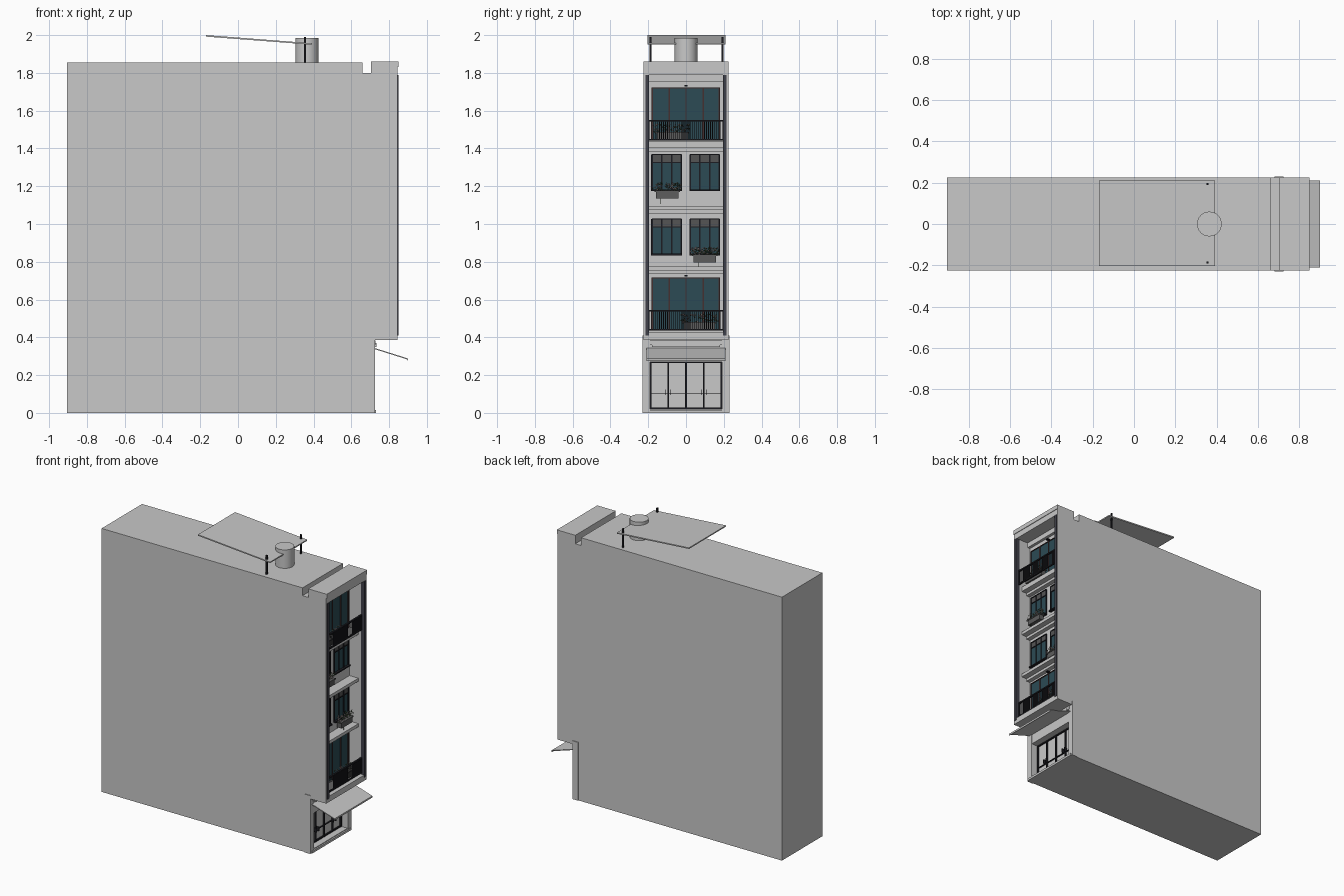
import bpy, bmesh, math, random
from mathutils import Matrix, Vector

random.seed(4)
if "Cube" in bpy.data.objects:
    bpy.data.objects.remove(bpy.data.objects["Cube"])


def material(name, r, g, b):
    m = bpy.data.materials.new(name)
    m.use_nodes = True
    m.diffuse_color = (r, g, b, 1)
    m.node_tree.nodes["Principled BSDF"].inputs["Base Color"].default_value = (r, g, b, 1)
    return m


WALL = material("pale grey wall", .58, .58, .58)
GLASS = material("teal glass", .025, .07, .09)
FRAME = material("dark metal", .012, .012, .016)
BROWN = material("brown mullion", .06, .03, .03)
TRANSOM = material("grey transom", .09, .09, .09)
PLANTER = material("planter grey", .11, .11, .11)
PETAL = material("pale petals", .6, .5, .5)
LEAF = material("leaf green", .06, .1, .05)
STRIP = material("slate strip", .05, .05, .065)


def finish(name, bm, mat):
    bmesh.ops.recalc_face_normals(bm, faces=bm.faces)
    mesh = bpy.data.meshes.new(name)
    bm.to_mesh(mesh)
    bm.free()
    mesh.materials.append(mat)
    ob = bpy.data.objects.new(name, mesh)
    bpy.context.collection.objects.link(ob)
    return ob


def boxes(name, mat, *spans):
    """One object from boxes given as (x0, x1, y0, y1, z0, z1)."""
    bm = bmesh.new()
    for x0, x1, y0, y1, z0, z1 in spans:
        mid = Vector((x0 + x1, y0 + y1, z0 + z1)) / 2
        size = (x1 - x0, y1 - y0, z1 - z0, 1)
        bmesh.ops.create_cube(bm, size=1, matrix=Matrix.Translation(mid) @ Matrix.Diagonal(size))
    return finish(name, bm, mat)


def extrude_xz(name, mat, profile, y0, y1):
    """Extrude a side profile across the width."""
    bm = bmesh.new()
    face = bm.faces.new([bm.verts.new((x, y0, z)) for x, z in profile])
    moved = bmesh.ops.extrude_face_region(bm, geom=[face])["geom"]
    verts = [v for v in moved if isinstance(v, bmesh.types.BMVert)]
    bmesh.ops.translate(bm, verts=verts, vec=(0, y1 - y0, 0))
    return finish(name, bm, mat)


def carve(target, cutter):
    mod = target.modifiers.new("recess", "BOOLEAN")
    mod.operation, mod.solver, mod.object = "DIFFERENCE", "EXACT", cutter
    bpy.context.view_layer.objects.active = target
    bpy.ops.object.modifier_apply(modifier=mod.name)
    bpy.data.objects.remove(cutter)


# Building body with roof slot, facade recess and entrance recess
HALF = .225
BACK = .73
body = extrude_xz("building_body", WALL, [
    (-.905, 0), (.72, 0), (.72, .385), (.845, .385), (.845, 1.86), (.705, 1.86),
    (.705, 1.8), (.66, 1.8), (.66, 1.855), (-.905, 1.855)], -HALF, HALF)
carve(body, boxes("facade_cutter", WALL, (BACK, 1, -.197, .197, .425, 1.79)))
carve(body, boxes("entrance_cutter", WALL, (.66, 1, -.19, .19, .02, .27)))

# Trim on the facade
boxes("floor_ledges", WALL, *[
    (BACK - .01, x, -.197, .197, z, z + h)
    for base in (.735, 1.055, 1.385)
    for x, z, h in ((.76, base, .018), (.80, base + .018, .022))])
boxes("cornice", WALL, (BACK - .01, .75, -.197, .197, 1.755, 1.795),
      (.83, .849, -HALF, HALF, 1.83, 1.86))
boxes("entrance_pilasters", WALL, *[
    (.68, .724, min(s * .19, s * .23), max(s * .19, s * .23), 0, .41) for s in (-1, 1)])
boxes("entrance_lintel", WALL, (.70, .728, -.20, .20, .36, .384), (.70, .732, -.18, .18, .35, .37))
boxes("entrance_step", WALL, (.70, .73, -.22, .22, 0, .015))
boxes("edge_strips", STRIP, *[
    (.82, .849, s * .206 - .0095, s * .206 + .0095, .41, 1.79) for s in (-1, 1)])

# Awning over the entrance
extrude_xz("awning", WALL, [(.715, .346), (.90, .288), (.90, .282), (.898, .275),
                            (.896, .283), (.715, .34)], -.21, .21)


def balcony_door(name, z0, z1):
    boxes(name + "_glass", GLASS, (BACK - .01, BACK + .004, -.18, .178, z0, z1))
    boxes(name + "_mullions", BROWN, *[
        (BACK, BACK + .009, y - .0035, y + .0035, z0, z1) for y in (-.178, -.088, 0, .092, .176)],
        (BACK, BACK + .009, -.18, .178, z1 - .005, z1))
    boxes(name + "_lamp", FRAME, (BACK, BACK + .02, -.008, .008, z1 + .006, z1 + .014))


def railing(name, z):
    x, w, top = .825, .195, z + .105
    bars = [(x - .002, x + .002, y - .002, y + .002, z, top)
            for y in (-w + i * 2 * w / 36 for i in range(37))]
    boxes(name, FRAME, (x - .006, x + .006, -w, w, top - .006, top + .003),
          (x - .005, x + .005, -w, w, z, z + .008), *bars)


def window(name, y0, y1, z0, z1):
    split = z1 - .042
    x = BACK + .008
    boxes(name + "_glass", GLASS, (BACK - .01, BACK + .003, y0, y1, z0, split))
    boxes(name + "_transom", TRANSOM, (BACK - .01, BACK + .004, y0, y1, split, z1))
    third = (y1 - y0) / 3
    boxes(name + "_frame", FRAME, *[
        (BACK, x, y - .004, y + .004, z0, z1) for y in (y0 + i * third for i in range(4))],
        *[(BACK, x, y0, y1, z - .003, z + .003) for z in (z0, split, z1)],
        (BACK, x + .012, y0 - .004, y1 + .004, z0 - .006, z0 + .003))


def flowers(name, x, y0, y1, z0, z1):
    for kind, mat, count, r in (("petals", PETAL, 60, .0045), ("leaves", LEAF, 45, .005)):
        bm = bmesh.new()
        for _ in range(count):
            spot = (x + random.uniform(-.016, .016), random.uniform(y0, y1), random.uniform(z0, z1))
            bmesh.ops.create_icosphere(bm, subdivisions=1, radius=r * random.uniform(.6, 1.1),
                                       matrix=Matrix.Translation(spot))
        finish(name + "_" + kind, bm, mat)


def planter(name, x, y0, y1, z0, z1):
    extra = .008
    boxes(name + "_box", PLANTER, (x - .018, x + .018, y0 + extra, y1 - extra, z0, z1 - .008),
          (x - .022, x + .022, y0, y1, z1 - .008, z1))
    flowers(name, x, y0 - extra, y1 + extra, z1, z1 + .04)


# Balconies on the second and top storeys
for label, z, y in (("lower_balcony", .437, -.02), ("upper_balcony", 1.443, -.165)):
    balcony_door(label + "_door", z, z + .28)
    railing(label + "_railing", z)
    planter(label + "_planter", .785, y, y + .18, z, z + .045)
boxes("upper_balcony_floor", WALL, (BACK - .01, .80, -.197, .197, 1.42, 1.436))

# Windows on the middle storeys, one planter each
for label, z, side in (("lower", .84, 1), ("upper", 1.18, -1)):
    window(label + "_right_window", -.18, -.025, z, z + .187)
    window(label + "_left_window", .022, .177, z, z + .187)
    mid = .1 * side
    planter(label + "_window_planter", .762, mid - .068, mid + .068, z - .045, z - .002)
    boxes(label + "_trailing_stem", LEAF, (.775, .778, mid - .035, mid - .032, z - .075, z - .04))

# Entrance doors
boxes("entrance_panes", WALL, (.655, .664, -.19, .19, .02, .27))
boxes("entrance_frame", FRAME, *[
    (.66, .676, y - .004, y + .004, .02, .27) for y in (-.186, -.095, 0, .095, .186)],
    *[(.66, .674, -.19, .19, z, z + h) for z, h in ((.02, .009), (.099, .004), (.263, .007))])
boxes("door_handles", FRAME, *[
    (.67, .69, y - .002, y + .002, .095, .125) for y in (-.107, -.083, .083, .107)])

# Roof: tank, canopy and its posts
bm = bmesh.new()
bmesh.ops.create_cone(bm, cap_ends=True, segments=32, radius1=.06, radius2=.06, depth=.135,
                      matrix=Matrix.Translation((.365, 0, 1.9175)))
tank = finish("roof_tank", bm, WALL)
bpy.ops.object.select_all(action="DESELECT")
tank.select_set(True)
bpy.context.view_layer.objects.active = tank
bpy.ops.object.shade_smooth_by_angle(angle=math.radians(35))
extrude_xz("roof_canopy", WALL, [(-.17, 2), (.392, 1.957), (.392, 1.949), (-.17, 1.992)], -.203, .21)
boxes("canopy_posts", FRAME, *[
    (.35, .36, y - .005, y + .005, 1.85, 1.99) for y in (-.187, .193)])
